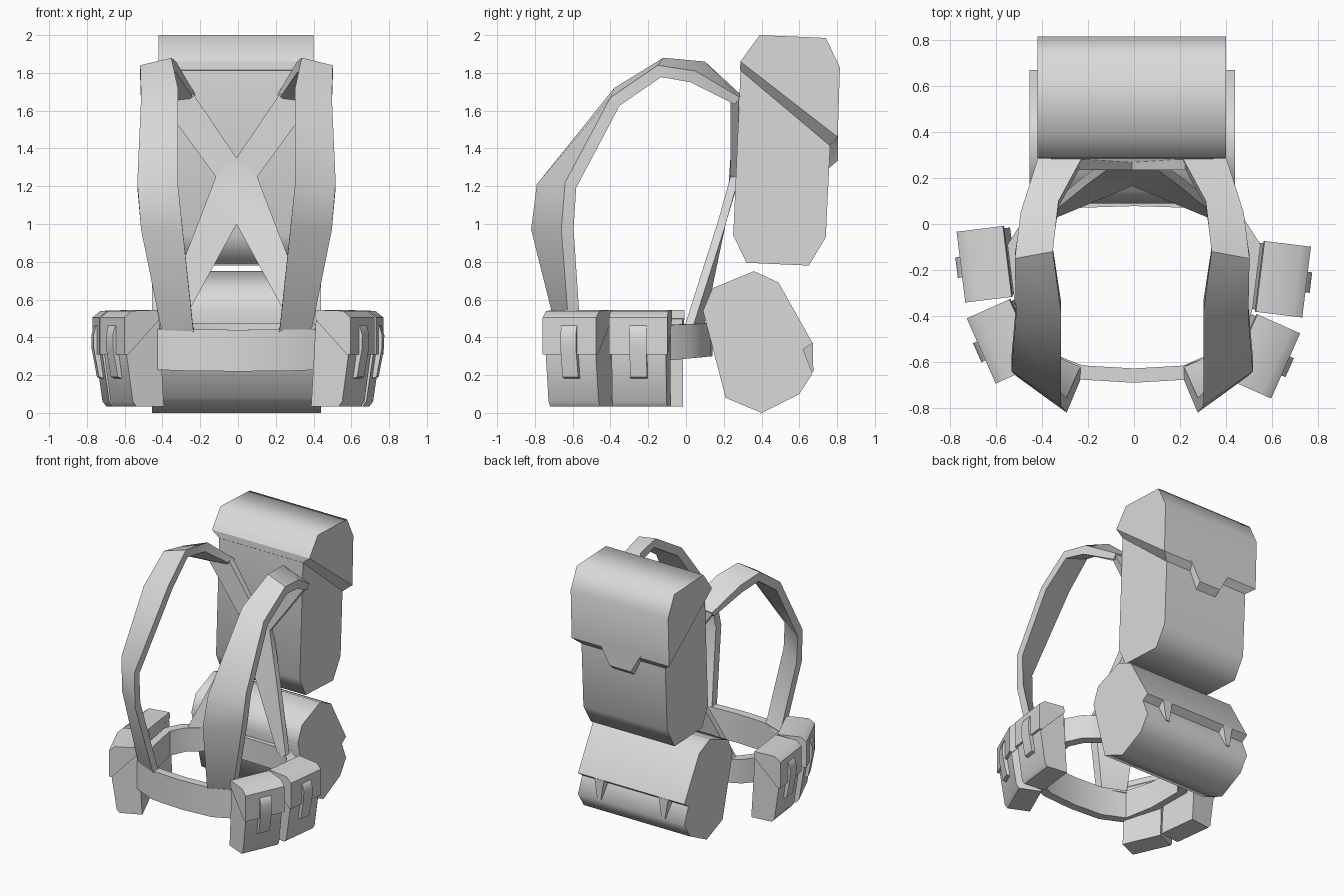
import bpy, bmesh, math
from mathutils import Vector, Matrix

if "Cube" in bpy.data.objects:
    bpy.data.objects.remove(bpy.data.objects["Cube"])

canvas = bpy.data.materials.new("grey_canvas")
canvas.diffuse_color = (0.7, 0.7, 0.7, 1)
canvas.use_nodes = True
canvas.node_tree.nodes["Principled BSDF"].inputs["Base Color"].default_value = canvas.diffuse_color


def make(name, verts, faces, angle=35, matrix=None):
    bm = bmesh.new()
    vs = [bm.verts.new(v) for v in verts]
    for f in faces:
        bm.faces.new([vs[i] for i in f])
    bmesh.ops.recalc_face_normals(bm, faces=bm.faces)
    if matrix:
        bm.transform(matrix)
    me = bpy.data.meshes.new(name)
    bm.to_mesh(me)
    bm.free()
    me.polygons.foreach_set("use_smooth", [True] * len(me.polygons))
    me.set_sharp_from_angle(angle=math.radians(angle))
    me.materials.append(canvas)
    ob = bpy.data.objects.new(name, me)
    bpy.context.collection.objects.link(ob)
    return ob


def loft(name, rings, closed=False, angle=35, matrix=None):
    """Skin a list of equal-length cross-sections."""
    n, m = len(rings[0]), len(rings)
    verts = [p for r in rings for p in r]
    faces = []
    for k in range(m if closed else m - 1):
        a, b = k * n, (k + 1) % m * n
        faces += [(a + i, a + (i + 1) % n, b + (i + 1) % n, b + i) for i in range(n)]
    if not closed:
        faces += [tuple(range(n)), tuple(range((m - 1) * n, m * n))]
    return make(name, verts, faces, angle, matrix)


def prism(name, profile, x0, x1, angle=35, matrix=None):
    """Extrude a (y, z) profile along x."""
    return loft(name, [[(x, y, z) for y, z in profile] for x in (x0, x1)],
                angle=angle, matrix=matrix)


# Upper pack body
prism("pack_body", [(0.291, 1.86), (0.25, 0.94), (0.32, 0.795), (0.65, 0.78),
                    (0.74, 0.93), (0.765, 1.45), (0.76, 1.80)], -0.36, 0.345, 65)

# Pack flap, with a bevelled lower rim narrowing down to the body
prism("pack_flap", [(0.288, 1.86), (0.39, 2.0), (0.74, 1.985), (0.815, 1.83),
                    (0.803, 1.46)], -0.42, 0.40, 65)
loft("flap_rim", [[(-0.42, y, z), (0.40, y, z), (0.345, y2, z - 0.045), (-0.36, y2, z - 0.045)]
                  for y, y2, z in ((0.288, 0.286, 1.86), (0.803, 0.762, 1.46))], angle=25)

# Flap tongue, bevelled inward along its lower edge
tongue = [(-0.18, 1.48), (-0.16, 1.46), (-0.09, 1.335), (0.09, 1.335), (0.16, 1.46), (0.18, 1.48)]
loft("flap_tongue", [[(x * sx - 0.01, y, z - dz) for x, z in tongue]
                     for y, sx, dz in ((0.75, 0.92, 0.045), (0.804, 1, 0))], angle=25)

# Bedroll, with the overlapping edge as a step along the back
prism("bedroll", [(0.09, 0.54), (0.14, 0.66), (0.36, 0.75), (0.49, 0.69), (0.67, 0.37),
                  (0.62, 0.335), (0.67, 0.21), (0.60, 0.10), (0.40, 0.0), (0.21, 0.08)],
      -0.455, 0.44, 70)
for x in (-0.28, 0.26):
    loft("bedroll_tie", [[(x - w, y, z), (x + w, y, z), (x + w, y - 0.05, z - 0.02),
                          (x - w, y - 0.05, z - 0.02)]
                         for w, y, z in ((0.04, 0.672, 0.37), (0.015, 0.674, 0.22))])

# Waist belt, a closed band rising slightly toward the back
half = [(0, -0.69), (0.25, -0.675), (0.44, -0.60), (0.515, -0.37), (0.55, -0.09),
        (0.48, 0.02), (0.31, 0.13), (0, 0.14)]
loop = half + [(-x, y) for x, y in half[-2:0:-1]]
rings = []
for x, y in loop:
    t = (y + 0.69) / 0.83
    ix, iy = x * 0.89, -0.275 + (y + 0.275) * 0.85
    lo, hi = 0.22 + 0.08 * t, 0.44 + 0.035 * t
    rings.append([(x, y, lo), (x, y, hi), (ix, iy, hi), (ix, iy, lo)])
loft("waist_belt", rings, closed=True)

# Shoulder straps: inner edge, outer edge and thickness at each station
stations = [((0.22, -0.665, 0.40), (0.39, -0.59, 0.40), 0.055),
            ((0.23, -0.69, 0.45), (0.40, -0.62, 0.45), 0.06),
            ((0.285, -0.82, 0.97), (0.505, -0.66, 0.97), 0.065),
            ((0.31, -0.79, 1.21), (0.525, -0.64, 1.22), 0.065),
            ((0.31, -0.38, 1.72), (0.505, -0.40, 1.67), 0.065),
            ((0.345, -0.12, 1.88), (0.51, -0.15, 1.84), 0.065),
            ((0.32, 0.10, 1.86), (0.485, 0.05, 1.81), 0.065),
            ((0.22, 0.285, 1.69), (0.41, 0.285, 1.67), 0.045)]
mids = [(Vector(a) + Vector(b)) / 2 for a, b, _ in stations]
shift = Matrix.Translation((-0.008, 0, 0))
for side, label in ((1, "right"), (-1, "left")):
    rings = []
    for i, (a, b, thick) in enumerate(stations):
        t = mids[min(i + 1, len(mids) - 1)] - mids[max(i - 1, 0)]
        off = Vector((0, t.z, -t.y)).normalized() * thick
        rings.append([Vector((p.x * side, p.y, p.z)) for p in
                      (Vector(a), Vector(b), Vector(b) + off, Vector(a) + off)])
    loft(label + "_shoulder_strap", rings, angle=40, matrix=shift)

    # Crossed back straps: upper arm, then the lower arm slanting to the belt
    arms = [((0.23, 0.235, 1.69), (0.41, 0.235, 1.66)),
            ((0, 0.235, 1.35), (0.11, 0.235, 1.25)),
            ((0, 0.225, 1.20), (0.11, 0.235, 1.249)),
            ((0, 0.165, 1.0), (0.205, 0.165, 1.0)),
            ((0.30, 0.05, 0.45), (0.42, -0.01, 0.45))]
    loft(label + "_back_strap",
         [[(a[0] * side, a[1], a[2]), (b[0] * side, b[1], b[2]),
           (b[0] * side, b[1] + 0.045, b[2]), (a[0] * side, a[1] + 0.045, a[2])]
          for a, b in arms], angle=25, matrix=shift)

# Belt pouches, leaning in at the bottom; the profile runs outward from the belt
body = [(-0.13, 0.035), (0.03, 0.035), (0.05, 0.06), (0.088, 0.32), (0.088, 0.50),
        (0.06, 0.53), (-0.10, 0.53)]
lid = [(-0.105, 0.50), (-0.10, 0.545), (0.06, 0.54), (0.103, 0.505), (0.103, 0.31),
       (0.08, 0.31)]
strap = [(0.09, 0.47), (0.108, 0.46), (0.122, 0.41), (0.120, 0.34), (0.092, 0.19),
         (0.06, 0.18)]
for x, y, out in ((0.648, -0.24, -7), (0.565, -0.575, -24),
                  (-0.65, -0.175, 187), (-0.57, -0.51, 204)):
    m = Matrix.Translation((x, y, 0)) @ Matrix.Rotation(math.radians(out - 90), 4, 'Z')
    prism("pouch_body", body, -0.145, 0.145, 50, m)
    prism("pouch_lid", lid, -0.155, 0.155, 50, m)
    prism("pouch_strap", strap, -0.045, 0.045, 50, m)
